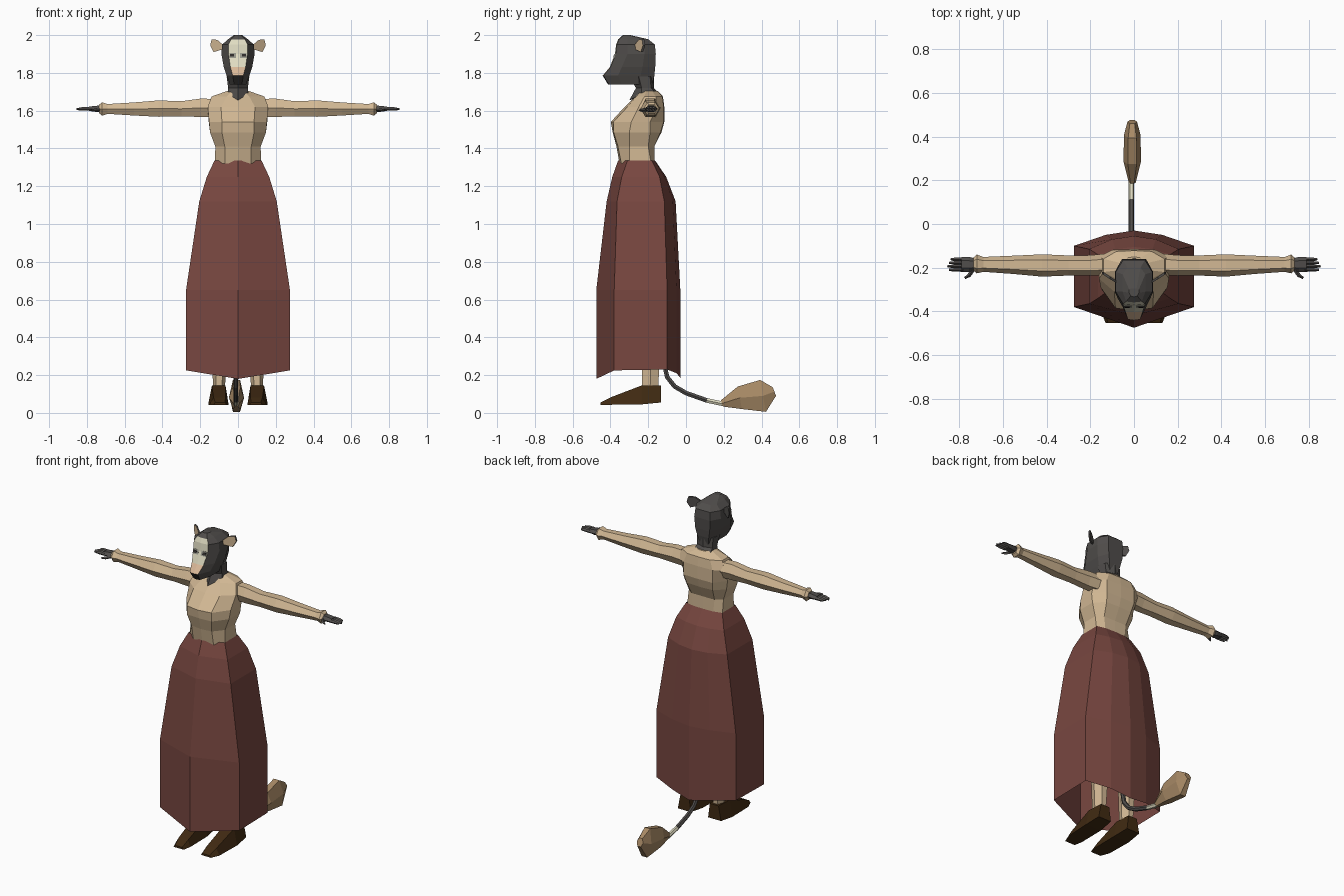
import bpy, bmesh, math
from mathutils import Vector


def material(name, r, g, b):
    m = bpy.data.materials.new(name)
    m.diffuse_color = [((c / 255 + 0.055) / 1.055) ** 2.4 for c in (r, g, b)] + [1]
    return m


FUR = material("tan", 210, 184, 148)
CREAM = material("cream", 224, 220, 194)
PINK = material("muzzle_pink", 218, 184, 152)
GREY = material("dark_grey", 80, 77, 75)
BLACK = material("near_black", 46, 43, 42)
RED = material("skirt_red", 120, 71, 64)
BROWN = material("shoe_brown", 64, 42, 18)
TUFT = material("tuft_brown", 168, 138, 102)
EYE = material("eye_grey", 150, 150, 138)


def skin(name, rings, mats, rule=None, caps=(True, True)):
    """Join equal-sized closed rings into a skin; rule(centre, normal) picks the material."""
    bm = bmesh.new()
    loops = [[bm.verts.new(p) for p in ring] for ring in rings]
    n = len(loops[0])
    for a, b in zip(loops, loops[1:]):
        for i in range(n):
            j = (i + 1) % n
            bm.faces.new((a[i], a[j], b[j], b[i]))
    if caps[0]:
        bm.faces.new(loops[0][::-1])
    if caps[1]:
        bm.faces.new(loops[-1])
    bmesh.ops.recalc_face_normals(bm, faces=bm.faces)
    if rule:
        for f in bm.faces:
            f.material_index = rule(f.calc_center_median(), f.normal)
    me = bpy.data.meshes.new(name)
    bm.to_mesh(me)
    bm.free()
    for m in mats:
        me.materials.append(m)
    ob = bpy.data.objects.new(name, me)
    bpy.context.collection.objects.link(ob)
    return ob


def mirrored(z, half):
    """Horizontal ring from a half outline running front centre to back centre."""
    zs = z if isinstance(z, list) else [z] * len(half)
    pts = [(x, y, h) for (x, y), h in zip(half, zs)]
    return pts + [(-x, y, h) for x, y, h in pts[-2:0:-1]]


def tube(name, rows, u, sides, mats, rule=None):
    """Rows are (centre, radius along u, radius across u)."""
    cs = [Vector(r[0]) for r in rows]
    u = Vector(u)
    rings = []
    for i, (c, ru, rv) in enumerate(rows):
        t = cs[min(i + 1, len(cs) - 1)] - cs[max(i - 1, 0)]
        v = t.cross(u).normalized()
        rings.append([cs[i] + u * ru * math.cos(a) + v * rv * math.sin(a)
                      for a in (2 * math.pi * k / sides for k in range(sides))])
    return skin(name, rings, mats, rule)


# skirt: ten-sided, open at the hem
skirt = [
    (1.335, [(0, -.36), (.125, -.31), (.125, -.18), (.07, -.166), (0, -.163)]),
    (1.25, [(0, -.39), (.165, -.34), (.165, -.14), (.085, -.115), (0, -.105)]),
    (1.12, [(0, -.42), (.205, -.365), (.205, -.115), (.10, -.07), (0, -.055)]),
    (.65, [(0, -.475), (.275, -.38), (.275, -.10), (.13, -.05), (0, -.03)]),
    ([.18, .225, .23, .21, .185],
     [(0, -.475), (.275, -.38), (.275, -.10), (.13, -.05), (0, -.03)]),
]
skin("skirt", [mirrored(*r) for r in skirt], [RED], caps=(False, False))

# torso with bust and sloping shoulders
torso = [
    (1.32, [(0, -.352), (.07, -.342), (.122, -.30), (.122, -.185), (.07, -.168), (0, -.166)]),
    (1.41, [(0, -.368), (.07, -.36), (.12, -.30), (.12, -.20), (.08, -.168), (0, -.168)]),
    (1.485, [(0, -.388), (.085, -.383), (.148, -.30), (.148, -.19), (.09, -.135), (0, -.13)]),
    (1.54, [(0, -.398), (.085, -.385), (.153, -.29), (.155, -.19), (.10, -.118), (0, -.115)]),
    (1.62, [(0, -.325), (.09, -.31), (.16, -.25), (.16, -.15), (.10, -.118), (0, -.115)]),
    (1.675, [(0, -.268), (.06, -.262), (.14, -.22), (.14, -.16), (.08, -.125), (0, -.122)]),
    (1.705, [(0, -.25), (.03, -.24), (.055, -.21), (.055, -.18), (.03, -.155), (0, -.15)]),
]
skin("torso", [mirrored(*r) for r in torso], [FUR])

# neck with a pointed front
neck = [
    ([1.655, 1.69, 1.70, 1.68], [(0, -.30), (.055, -.235), (.055, -.165), (0, -.135)]),
    (1.72, [(0, -.265), (.052, -.235), (.052, -.185), (0, -.17)]),
    (1.78, [(0, -.30), (.06, -.25), (.055, -.19), (0, -.168)]),
]
skin("neck", [mirrored(*r) for r in neck], [GREY])

# head: pale front panel, pink muzzle, black nose
head_rows = [
    (1.738, .020, -.408, .042, -.34, -.25, .03, -.178),
    (1.785, .028, -.437, .060, -.36, -.24, .04, -.168),
    (1.83, .040, -.400, .075, -.34, -.23, .05, -.163),
    (1.90, .050, -.372, .088, -.31, -.22, .055, -.160),
    (1.95, .050, -.366, .084, -.31, -.22, .05, -.165),
    (1.978, .036, -.355, .052, -.31, -.23, .03, -.200),
    (2.0, .015, -.330, .022, -.315, -.30, .012, -.295),
]


def face_colour(c, n):
    if abs(c.x) < .028 and c.y < -.34 and c.z < 1.98:
        return 3 if c.z < 1.785 else 2 if c.z < 1.83 else 1
    return 0


skin("head", [mirrored(z, [(0, yf - .004), (xf, yf), (xs, y1), (xs, y2), (xb, yb), (0, yb)])
              for z, xf, yf, xs, y1, y2, xb, yb in head_rows],
     [GREY, CREAM, PINK, BLACK], face_colour)


def plate(name, x0, x1, z0, z1, lift, mat):
    """Thin plate lying on the sloping face."""
    def y(z):
        return -.372 - (1.90 - z) * .4
    skin(name, [[(x0, y(z0) - d, z0), (x1, y(z0) - d, z0), (x1, y(z1) - d, z1), (x0, y(z1) - d, z1)]
                for d in (-.002, lift)], [mat])


for s, side in ((1, "left"), (-1, "right")):
    # eyes
    plate(side + "_eye", s * .010, s * .046, 1.880, 1.906, .005, EYE)
    plate(side + "_pupil", s * .020, s * .042, 1.886, 1.900, .007, BLACK)

    # ear: tan in front, dark behind
    outline = [(.075, 1.945), (.11, 1.975), (.14, 1.977), (.147, 1.945), (.13, 1.91), (.08, 1.925)]
    skin(side + "_ear", [[(s * x, -.275 + (x - .075) * .65 + d, z) for x, z in outline]
                         for d in (0, .012)], [FUR, GREY], lambda c, n: 0 if n.y < -.3 else 1)

    # sleeve-shaped arm
    arm = [(.12, -.185, 1.615, .05, .055), (.20, -.19, 1.615, .047, .056), (.30, -.19, 1.61, .046, .046),
           (.42, -.19, 1.611, .051, .050), (.55, -.187, 1.609, .042, .040), (.69, -.185, 1.609, .034, .030),
           (.72, -.183, 1.609, .043, .041), (.735, -.183, 1.609, .03, .026)]
    tube(side + "_arm", [((s * x, y, z), ru, rv) for x, y, z, ru, rv in arm], (0, 1, 0), 6, [FUR])

    # hand, fingers and thumb
    palm = [(.72, .026, .020), (.755, .034, .018), (.79, .034, .013)]
    tube(side + "_palm", [((s * x, -.185, 1.610), a, b) for x, a, b in palm], (0, 1, 0), 6, [GREY])
    for k in range(4):
        y = -.210 + k * .016
        tip = .855 - .008 * abs(k - 1)
        tube(f"{side}_finger_{k + 1}", [((s * .78, y, 1.610), .009, .010), ((s * .82, y, 1.610), .008, .010),
                                        ((s * tip, y, 1.608), .005, .005)], (0, 1, 0), 4, [GREY])
    tube(side + "_thumb", [((s * .735, -.205, 1.605), .010, .010), ((s * .755, -.235, 1.603), .009, .009),
                           ((s * .775, -.248, 1.602), .004, .005)], (0, 0, 1), 4, [GREY])

    # leg
    leg = [(.95, -.22, .075, .08), (.55, -.20, .055, .06), (.32, -.185, .042, .056), (.12, -.19, .030, .048)]
    tube(side + "_leg", [((s * .10, y, z), a, b) for z, y, a, b in leg], (1, 0, 0), 6, [FUR])

    # shoe: y, sole x range, sole z, top x range, top z
    shoe = [(-.133, .06, .15, .055, .072, .132, .145), (-.235, .05, .158, .045, .066, .138, .145),
            (-.40, .05, .152, .043, .066, .130, .082), (-.453, .06, .130, .043, .07, .12, .055)]
    skin(side + "_shoe", [[(s * a, y, zb), (s * b, y, zb), (s * d, y, zt), (s * c, y, zt)]
                          for y, a, b, zb, c, d, zt in shoe], [BROWN])

# tail with a pale end section
tail = [(-.17, .95), (-.07, .75), (-.06, .45), (-.115, .26), (-.10, .19), (-.06, .14), (0, .105), (.11, .066), (.20, .047)]
tube("tail", [((-.012, y, z), .013, .014) for y, z in tail], (1, 0, 0), 6, [GREY, CREAM],
     lambda c, n: 1 if c.y > .12 else 0)

# tail tuft
tuft = [(.19, .050, .016, .020), (.285, .080, .040, .070), (.408, .090, .038, .099), (.468, .113, .022, .028)]
tube("tail_tuft", [((-.008, y, z), a, b) for y, z, a, b in tuft], (1, 0, 0), 6, [TUFT])
